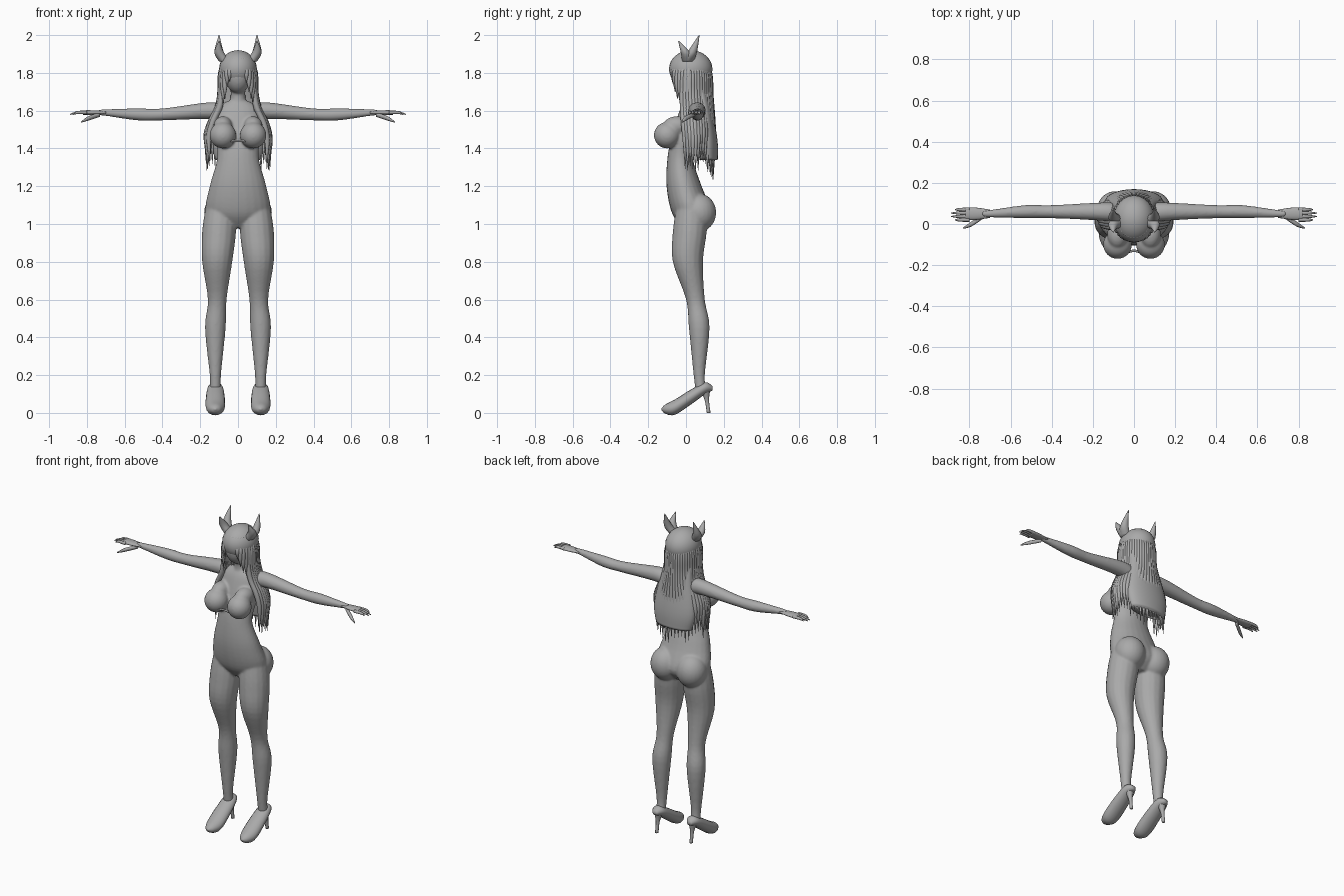
import bpy, bmesh, math, random
from mathutils import Vector, Matrix

random.seed(4)
if "Cube" in bpy.data.objects:
    bpy.data.objects.remove(bpy.data.objects["Cube"])

shade = (.4, .4, .4, 1)
grey = bpy.data.materials.new("plain grey")
grey.use_nodes = True
grey.diffuse_color = shade
grey.node_tree.nodes["Principled BSDF"].inputs["Base Color"].default_value = shade

# The two directions that span a ring across each axis
ACROSS = {
    "X": (Vector((0, 1, 0)), Vector((0, 0, 1))),
    "Y": (Vector((1, 0, 0)), Vector((0, 0, 1))),
    "Z": (Vector((1, 0, 0)), Vector((0, 1, 0))),
}


def smooth_stations(stations, steps=5):
    """Run a Catmull-Rom curve through the stations."""
    points = [Vector(station) for station in stations]
    points = [points[0], *points, points[-1]]
    path = []
    for before, start, end, after in zip(points, points[1:], points[2:], points[3:]):
        leave, arrive = (end - before) / 2, (after - start) / 2
        for step in range(steps):
            t = step / steps
            ease = t * t * (3 - 2 * t)
            path.append(start.lerp(end, ease) + leave * t * (1 - t) ** 2
                        - arrive * t * t * (1 - t))
    return path + [points[-1]]


def tube(bm, axis="Z", side=1, flat=1, sides=16, **stations):
    """Loft through named stations, each holding x, y, z and radius."""
    across, along = ACROSS[axis]
    rings = []
    for x, y, z, radius in smooth_stations(stations.values()):
        ring = []
        for i in range(sides):
            angle = math.tau * i / sides
            point = Vector((x, y, z)) + radius * (
                across * math.cos(angle) + along * flat * math.sin(angle))
            point.x *= side
            ring.append(bm.verts.new(point))
        rings.append(ring)
    for ring, following in zip(rings, rings[1:]):
        for i in range(sides):
            bm.faces.new((ring[i - 1], ring[i], following[i], following[i - 1]))
    bm.faces.new(rings[0])
    bm.faces.new(rings[-1])


def ball(bm, centre, size):
    place = Matrix.Translation(centre) @ Matrix.Diagonal((*size, 1))
    bmesh.ops.create_uvsphere(bm, u_segments=24, v_segments=16, radius=1, matrix=place)


def finish(bm, name):
    bmesh.ops.recalc_face_normals(bm, faces=bm.faces)
    for face in bm.faces:
        face.smooth = True
    mesh = bpy.data.meshes.new(name)
    bm.to_mesh(mesh)
    bm.free()
    mesh.materials.append(grey)
    part = bpy.data.objects.new(name, mesh)
    bpy.context.collection.objects.link(part)
    return part


# Body: torso, head and limbs blended into one skin
bm = bmesh.new()
tube(bm, flat=.62, sides=24,
     crotch=(0, .03, .98, .08), hips=(0, .03, 1.06, .17), belly=(0, -.01, 1.2, .15),
     waist=(0, -.03, 1.35, .11), ribs=(0, 0, 1.47, .12),
     shoulders=(0, .04, 1.6, .12), collar=(0, .03, 1.65, .06))
tube(bm, base=(0, .03, 1.6, .05), neck=(0, .03, 1.67, .04), skull=(0, .02, 1.75, .04))
ball(bm, (0, 0, 1.79), (.07, .08, .1))
for side in (-1, 1):
    tube(bm, side=side,
         groin=(.09, .03, 1.1, .08), hip=(.1, .02, .96, .09), thigh=(.11, .01, .8, .08),
         knee=(.11, .05, .6, .05), calf=(.12, .07, .45, .055),
         ankle=(.12, .07, .2, .03), heel=(.12, .08, .12, .03))
    tube(bm, axis="X", side=side,
         chest=(.07, .05, 1.58, .05), shoulder=(.15, .06, 1.6, .045),
         elbow=(.4, .06, 1.58, .032), forearm=(.53, .06, 1.58, .032),
         wrist=(.7, .05, 1.59, .018), palm=(.74, .05, 1.59, .014))
    ball(bm, (side * .09, .07, 1.06), (.09, .09, .1))
    ball(bm, (side * .08, -.1, 1.47), (.07, .07, .07))
    ball(bm, (side * .08, -.05, 1.52), (.05, .07, .05))
body = finish(bm, "body")
skin = body.modifiers.new("blend", "REMESH")
skin.mode = "VOXEL"
skin.voxel_size = .007
skin.use_smooth_shade = True
body.modifiers.new("soften", "SMOOTH").iterations = 6

for side, label in ((1, "left"), (-1, "right")):
    # Hand with four spread fingers and a lowered thumb
    bm = bmesh.new()
    tube(bm, axis="X", side=side, flat=.4,
         wrist=(.7, .05, 1.59, .02), palm=(.77, .05, 1.59, .03), knuckles=(.82, .05, 1.59, .03))
    for finger in range(4):
        spread = finger / 3
        y = .07 - spread * .05
        reach = .9 - .02 * abs(finger - 1.5)
        tube(bm, axis="X", side=side, sides=8,
             root=(.8, y, 1.59, .01), middle=(.85, y, 1.59, .008), tip=(reach, y, 1.58, .002))
    tube(bm, axis="X", side=side, sides=8,
         root=(.73, .04, 1.58, .012), middle=(.79, 0, 1.56, .012), tip=(.83, -.02, 1.54, .003))
    finish(bm, label + "_hand")

    # High heeled shoe
    bm = bmesh.new()
    tube(bm, axis="Y", side=side, flat=.8,
         back=(.12, .14, .13, .015), ankle=(.12, .1, .13, .04), arch=(.12, .02, .08, .05),
         ball=(.12, -.06, .03, .05), toe=(.12, -.11, .02, .03), tip=(.12, -.13, .02, .005))
    tube(bm, side=side, sides=12,
         top=(.12, .1, .13, .03), stem=(.12, .11, .07, .012), foot=(.12, .12, 0, .01))
    finish(bm, label + "_shoe")

    # Pair of curved horns
    bm = bmesh.new()
    for y, top in ((-.04, 1.97), (.07, 2)):
        tube(bm, side=side, sides=12,
             root=(.07, .01, 1.86, .03), bulge=(.1, .01 + y / 3, 1.91, .025), tip=(.1, y, top, .002))
    finish(bm, label + "_horns")

# Chest clasp
bm = bmesh.new()
tube(bm, axis="X", sides=8, right=(-.04, -.14, 1.44, .006),
     middle=(0, -.13, 1.44, .006), left=(.04, -.14, 1.44, .006))
finish(bm, "chest_clasp")

# Hair cap and the sheet down the back
bm = bmesh.new()
ball(bm, (0, .025, 1.82), (.1, .115, .1))
tube(bm, flat=.4, sides=32, crown=(0, .05, 1.82, .09), nape=(0, .09, 1.65, .1),
     back=(0, .11, 1.45, .14), hem=(0, .12, 1.34, .12))
finish(bm, "hair_cap")


def lock(bm, angle, top, tip, thick, flare):
    """Tapered lock that hugs the head and flares out over the shoulders."""
    stations = {}
    for step in range(8):
        t = step / 7
        z = top + (tip - top) * t
        drop = min(1, max(0, (1.68 - z) / .22))
        tuck = .02 * max(0, (z - 1.8) / .08)
        reach = .094 - tuck + flare * drop * drop * (3 - 2 * drop)
        stations[f"part_{step}"] = (reach * math.cos(angle),
                                    .025 + .015 * drop + (.105 - tuck) * math.sin(angle),
                                    z, max(.001, thick * min(1, t + .6, 3 * (1 - t))))
    tube(bm, sides=8, **stations)


# Long locks round the back and sides
bm = bmesh.new()
for i in range(31):
    angle = math.radians(-25 + 230 * i / 30)
    tip = 1.22 + .07 * abs(math.cos(angle)) + random.uniform(-.01, .06)
    lock(bm, angle, 1.86, tip, .017, .075)
finish(bm, "long_hair_locks")

# Fringe and locks framing the face
bm = bmesh.new()
for i in range(19):
    angle = math.radians(-175 + 170 * i / 18)
    outward = min(1, 1.3 * math.cos(angle) ** 2)
    tip = 1.8 - .2 * outward + random.uniform(-.01, .03)
    lock(bm, angle, 1.88, tip, .014, 0)
finish(bm, "front_hair_locks")
